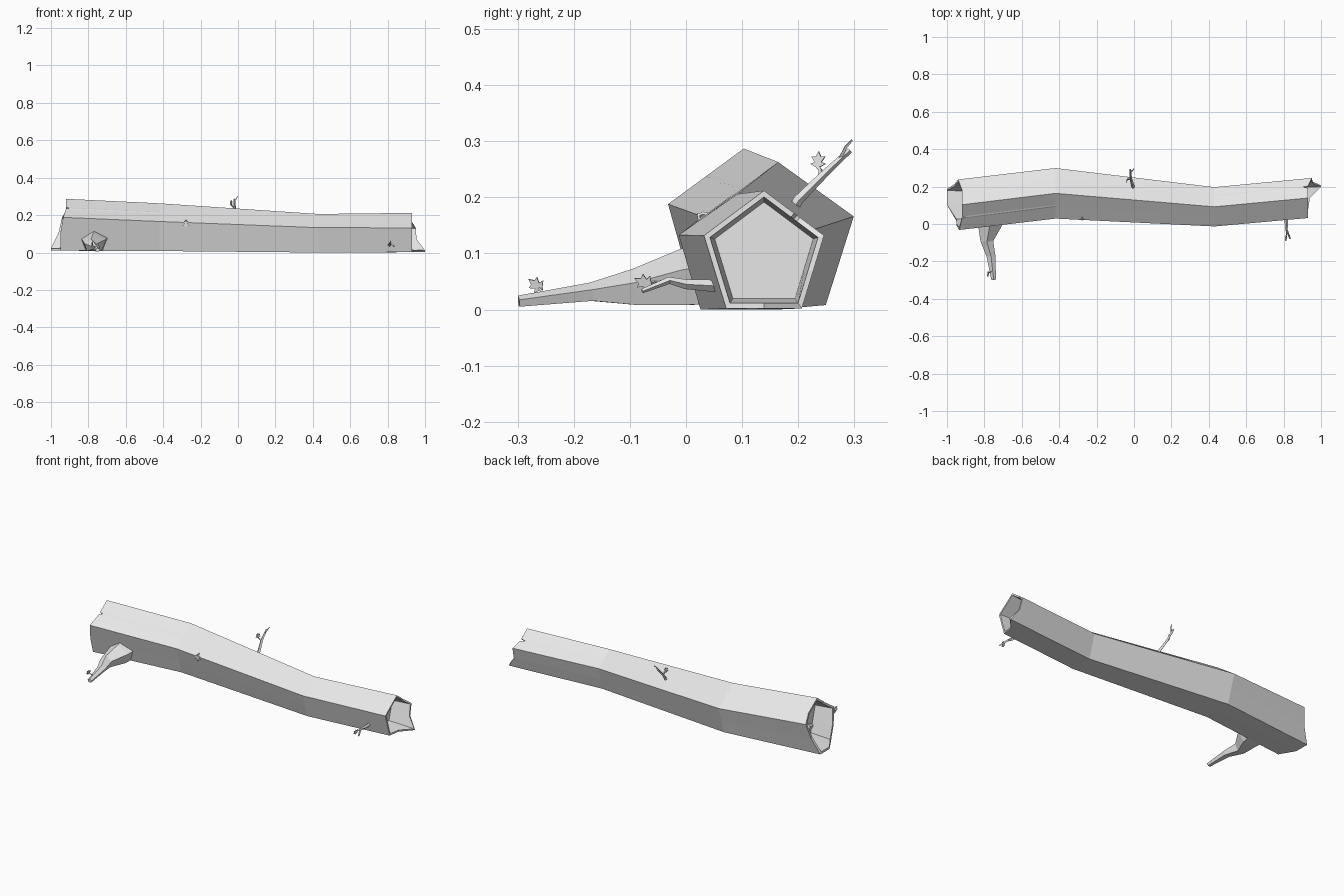
import bpy, bmesh, math
from mathutils import Vector

if "Cube" in bpy.data.objects:
    bpy.data.objects.remove(bpy.data.objects["Cube"])

grey = bpy.data.materials.new("bark_grey")
grey.use_nodes = True
grey.diffuse_color = (0.8, 0.8, 0.8, 1)
grey.node_tree.nodes["Principled BSDF"].inputs["Base Color"].default_value = (0.8, 0.8, 0.8, 1)


def finish(bm, name):
    bmesh.ops.recalc_face_normals(bm, faces=bm.faces)
    mesh = bpy.data.meshes.new(name)
    bm.to_mesh(mesh)
    bm.free()
    mesh.materials.append(grey)
    obj = bpy.data.objects.new(name, mesh)
    bpy.context.collection.objects.link(obj)
    return obj


def loft(name, rings):
    """Skin a list of rings and close both ends."""
    bm = bmesh.new()
    loops = [[bm.verts.new(p) for p in ring] for ring in rings]
    n = len(loops[0])
    for a, b in zip(loops, loops[1:]):
        for i in range(n):
            j = (i + 1) % n
            bm.faces.new((a[i], a[j], b[j], b[i]))
    bm.faces.new(loops[0])
    bm.faces.new(loops[-1])
    return finish(bm, name)


def limb(name, path, sides=5):
    """Tapered limb; each path entry is x, y, z, half width, half height."""
    pts = [Vector(p[:3]) for p in path]
    rings = []
    for i, p in enumerate(path):
        along = (pts[min(i + 1, len(pts) - 1)] - pts[max(i - 1, 0)]).normalized()
        side = along.cross(Vector((0, 0, 1))).normalized()
        up = side.cross(along)
        angles = [math.tau * k / sides for k in range(sides)]
        rings.append([pts[i] + side * math.sin(a) * p[3] + up * math.cos(a) * p[4]
                      for a in angles])
    return loft(name, rings)


def twig(name, points, r0, r1):
    last = len(points) - 1
    radii = [r0 + (r1 - r0) * i / last for i in range(last + 1)]
    return limb(name, [(*p, r, r) for p, r in zip(points, radii)], 4)


def leaf(name, base, direction, across, size):
    """Thin lobed leaf, mirrored about its midrib."""
    base, d, s = Vector(base), Vector(direction).normalized(), Vector(across).normalized()
    half = [(0.1, 0.08), (0.3, 0.45), (0.4, 0.2), (0.7, 0.4), (0.7, 0.15)]
    outline = [(0, 0)] + half + [(1, 0)] + [(u, -v) for u, v in reversed(half)]
    flat = [base + d * u * size + s * v * size for u, v in outline]
    thick = d.cross(s) * 0.002
    return loft(name, [[p - thick for p in flat], [p + thick for p in flat]])


# Hollow trunk: x, ridge y, half width, bottom z, side z, top z
sections = [
    (-0.92, 0.103, 0.135, 0.010, 0.188, 0.287),
    (-0.42, 0.164, 0.135, 0.008, 0.166, 0.263),
    (0.43, 0.092, 0.105, 0.000, 0.133, 0.206),
    (0.93, 0.139, 0.107, 0.002, 0.132, 0.212),
]
# Stations around the pentagon, starting at the ridge and going to the front
stations = [0, 0.46, 0.5, 0.54, 1, 1.5, 2, 2.5, 3, 3.5, 4, 4.4, 4.45, 4.5]
# How far the broken rim sticks out (or splits inward) at each station
left_rim = {0.5: -0.02, 1: 0.015, 1.5: 0.03, 2: 0.03, 2.5: 0.08, 3: 0.08, 3.5: 0.04, 4: 0.02}
right_rim = {2.5: 0.01, 3: 0.07, 3.5: 0.025, 4: 0.02, 4.45: -0.03}


def ring(section, scale=1.0, rim=None, outward=0, shift=0.0):
    x, y, w, low, mid, top = section
    corners = [(y, top), (y - w, mid), (y - 0.63 * w, low), (y + 0.63 * w, low), (y + w, mid)]
    centre = Vector((y, low + 0.46 * (top - low)))
    result = []
    for t in stations:
        k = int(t)
        p = Vector(corners[k]).lerp(Vector(corners[(k + 1) % 5]), t - k)
        p = centre + (p - centre) * scale
        result.append((x + shift + outward * (rim or {}).get(t, 0), p.x, p.y))
    return result


first, last = sections[0], sections[-1]
loft("hollow_trunk", [
    ring(first, 0.82, shift=0.09),
    ring(first, 0.9, left_rim, -1),
    ring(first, 1, left_rim, -1),
    ring(sections[1]),
    ring(sections[2]),
    ring(last, 1, right_rim, 1),
    ring(last, 0.9, right_rim, 1),
    ring(last, 0.82, shift=-0.09),
])

# Broken limb reaching forward along the ground
limb("front_limb", [
    (-0.77, 0.07, 0.065, 0.085, 0.065),
    (-0.77, 0.0, 0.053, 0.068, 0.056),
    (-0.787, -0.09, 0.037, 0.036, 0.036),
    (-0.765, -0.17, 0.030, 0.025, 0.018),
    (-0.75, -0.298, 0.014, 0.013, 0.011),
])
twig("front_limb_twig", [(-0.755, -0.25, 0.022), (-0.772, -0.258, 0.034), (-0.78, -0.262, 0.038)],
     0.004, 0.002)
leaf("front_limb_leaf", (-0.78, -0.255, 0.035), (0, -0.8, 0.6), (0.3, 0.6, 0.8), 0.032)

# Forked twig on the back slope
twig("back_twig", [(-0.008, 0.18, 0.16), (-0.005, 0.2, 0.195), (-0.018, 0.245, 0.24),
                   (-0.02, 0.292, 0.284)], 0.011, 0.005)
twig("back_twig_fork", [(-0.016, 0.24, 0.235), (-0.03, 0.24, 0.248), (-0.038, 0.235, 0.256)],
     0.005, 0.003)
twig("back_twig_tip", [(-0.02, 0.275, 0.27), (-0.008, 0.285, 0.29), (-0.002, 0.296, 0.302)],
     0.004, 0.002)
leaf("back_twig_leaf", (-0.036, 0.235, 0.25), (0, 0.05, 1), (0.4, 1, 0), 0.032)

# Small twig near the narrow end
twig("side_twig", [(0.81, 0.055, 0.042), (0.815, 0.0, 0.045), (0.815, -0.03, 0.052),
                   (0.835, -0.078, 0.033)], 0.011, 0.004)
twig("side_twig_fork", [(0.817, -0.035, 0.049), (0.815, -0.055, 0.05), (0.813, -0.064, 0.048)],
     0.004, 0.002)
leaf("side_twig_leaf", (0.813, -0.06, 0.043), (0, -0.9, 0.35), (0.3, 0.4, 0.9), 0.034)

# Single leaf hanging on the front face
twig("hanging_stalk", [(-0.278, 0.05, 0.165), (-0.278, 0.03, 0.17), (-0.278, 0.02, 0.165)],
     0.006, 0.003)
leaf("hanging_leaf", (-0.278, 0.022, 0.172), (0, 0.1, -1), (1, 0, 0), 0.042)
